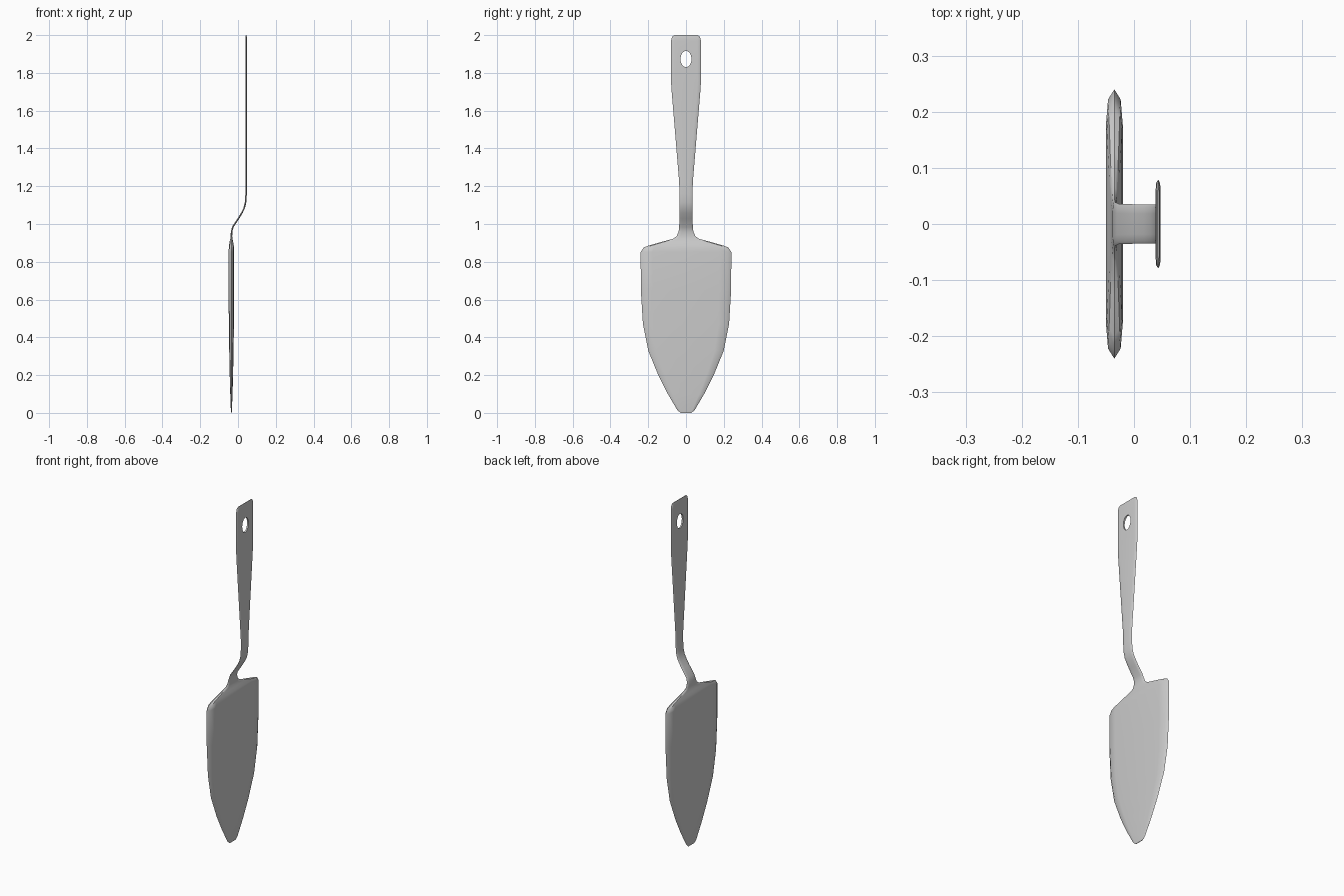
import bpy, bmesh, math

if "Cube" in bpy.data.objects:
    bpy.data.objects.remove(bpy.data.objects["Cube"])

# Stations along the server: z, half width, thickness, centre x
STATIONS = [
    # blade
    (0.000, 0.028, 0.003, -0.035), (0.015, 0.046, 0.006, -0.035),
    (0.10, 0.096, 0.012, -0.035), (0.20, 0.147, 0.018, -0.035),
    (0.33, 0.200, 0.023, -0.035), (0.47, 0.228, 0.027, -0.035),
    (0.65, 0.239, 0.030, -0.035), (0.852, 0.240, 0.030, -0.035),
    (0.876, 0.224, 0.027, -0.035), (0.885, 0.200, 0.025, -0.035),
    (0.905, 0.130, 0.019, -0.035), (0.922, 0.068, 0.012, -0.035),
    # bent neck
    (0.935, 0.050, 0.009, -0.035), (0.96, 0.039, 0.008, -0.034),
    (0.985, 0.036, 0.008, -0.027), (1.03, 0.035, 0.008, 0.003),
    (1.06, 0.035, 0.008, 0.021), (1.085, 0.035, 0.008, 0.033),
    (1.115, 0.035, 0.008, 0.040), (1.16, 0.035, 0.008, 0.043),
    # handle
    (1.22, 0.036, 0.009, 0.043), (1.45, 0.055, 0.009, 0.043),
    (1.69, 0.075, 0.009, 0.043), (1.75, 0.079, 0.009, 0.043),
    (1.97, 0.079, 0.009, 0.043), (1.991, 0.074, 0.007, 0.043),
    (2.000, 0.062, 0.003, 0.043),
]


def section(i):
    """Flat lens-edged ring, with its thickness set across the path."""
    z, w, t, x = STATIONS[i]
    a, b = STATIONS[max(i - 1, 0)], STATIONS[min(i + 1, len(STATIONS) - 1)]
    tilt = math.atan2(b[3] - a[3], b[0] - a[0])
    edge = min(0.6 * t, 0.2 * w)
    half = [(w, 0), (w - edge, 0.75), (w - 3.5 * edge, 1)]
    ring = half + [(-y, s) for y, s in reversed(half)]
    ring += [(-y, -s) for y, s in half[1:]] + [(y, -s) for y, s in reversed(half[1:])]
    return [(x + s * t / 2 * math.cos(tilt), y, z - s * t / 2 * math.sin(tilt))
            for y, s in ring]


# Blade, neck and handle as one lofted sheet
bm = bmesh.new()
rings = [[bm.verts.new(p) for p in section(i)] for i in range(len(STATIONS))]
for lo, hi in zip(rings, rings[1:]):
    n = len(lo)
    for k in range(n):
        bm.faces.new((lo[k], lo[(k + 1) % n], hi[(k + 1) % n], hi[k]))
bm.faces.new(rings[0][::-1])
bm.faces.new(rings[-1])
bmesh.ops.recalc_face_normals(bm, faces=bm.faces)
mesh = bpy.data.meshes.new("cake_server")
bm.to_mesh(mesh)
bm.free()
server = bpy.data.objects.new("cake_server", mesh)
bpy.context.collection.objects.link(server)

# Hanging hole
bpy.ops.mesh.primitive_cylinder_add(vertices=24, radius=1, depth=0.2,
                                    location=(0.043, 0, 1.873),
                                    rotation=(0, math.pi / 2, 0))
cutter = bpy.context.object
cutter.name = "hole_cutter"
cutter.scale = (0.043, 0.029, 1)
cut = server.modifiers.new("hanging_hole", 'BOOLEAN')
cut.operation, cut.solver, cut.object = 'DIFFERENCE', 'EXACT', cutter

bpy.ops.object.select_all(action='DESELECT')
server.select_set(True)
bpy.context.view_layer.objects.active = server
bpy.ops.object.modifier_apply(modifier=cut.name)
bpy.data.objects.remove(cutter)
bpy.ops.object.shade_smooth_by_angle(angle=math.radians(40))
